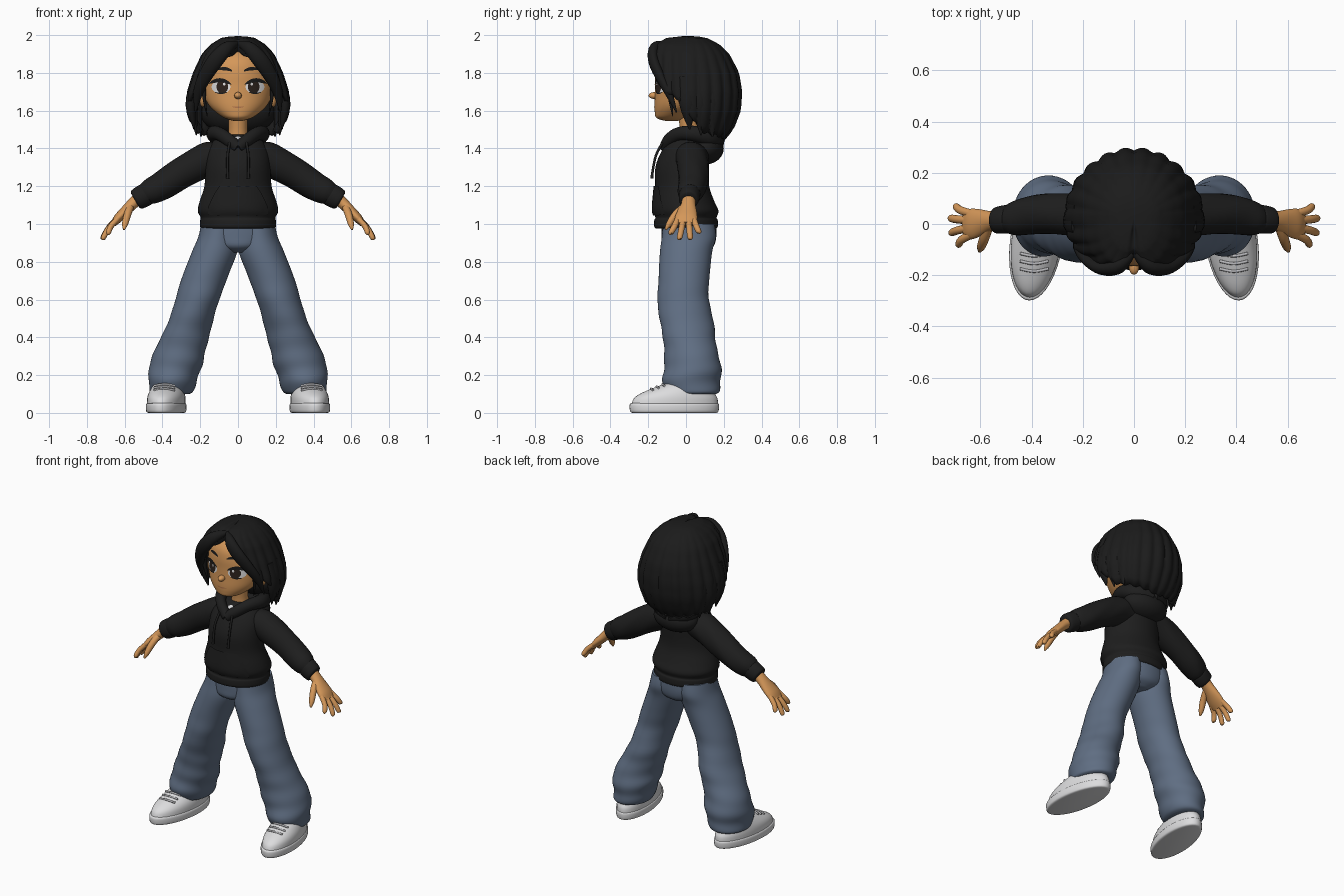
import bpy, bmesh
from math import sin, cos, pi, exp, radians
from mathutils import Vector, Matrix
from mathutils.bvhtree import BVHTree

if "Cube" in bpy.data.objects:
    bpy.data.objects.remove(bpy.data.objects["Cube"])


def material(name, r, g, b):
    m = bpy.data.materials.new(name)
    m.use_nodes = True
    m.diffuse_color = (r, g, b, 1)
    bsdf = m.node_tree.nodes["Principled BSDF"]
    bsdf.inputs["Base Color"].default_value = (r, g, b, 1)
    bsdf.inputs["Roughness"].default_value = 0.8
    return m


SKIN = material("warm skin", 0.66, 0.31, 0.10)
HAIR = material("black hair", 0.011, 0.011, 0.011)
CLOTH = material("black cloth", 0.013, 0.013, 0.013)
DENIM = material("blue denim", 0.115, 0.155, 0.225)
WHITE = material("shoe white", 0.72, 0.72, 0.73)
EYE = material("eye white", 0.75, 0.75, 0.76)
IRIS = material("dark iris", 0.025, 0.016, 0.012)
LIP = material("lip", 0.45, 0.18, 0.07)
LACE = material("lace grey", 0.5, 0.5, 0.52)


def finish(name, bm, mat, mirror=False, recalc=True):
    if recalc:
        bmesh.ops.recalc_face_normals(bm, faces=bm.faces)
    me = bpy.data.meshes.new(name)
    bm.to_mesh(me)
    bm.free()
    me.materials.append(mat)
    ob = bpy.data.objects.new(name, me)
    bpy.context.collection.objects.link(ob)
    if mirror:
        mod = ob.modifiers.new("mirror", "MIRROR")
        mod.use_mirror_merge = False
    bpy.ops.object.select_all(action="DESELECT")
    ob.select_set(True)
    bpy.context.view_layer.objects.active = ob
    bpy.ops.object.shade_smooth_by_angle(angle=radians(50))
    return ob


def resample(rows, n):
    """Smooth spline through rows of numbers."""
    rows = [Vector(r) for r in rows]
    out = []
    for i in range(len(rows) - 1):
        a, b, c, d = (rows[min(max(i + k, 0), len(rows) - 1)] for k in (-1, 0, 1, 2))
        for k in range(n):
            t = k / n
            out.append(b + (c - a) * (t / 2) + (a * 2 - b * 5 + c * 4 - d) * (t * t / 2)
                       + (b * 3 - a - c * 3 + d) * (t ** 3 / 2))
    return out + [rows[-1]]


def loft(name, rings, mat, axis=None, ref=(0, 1, 0), mirror=False, segs=32, n=4, warp=None):
    """Skin oval rings (x, y, z, radius across, radius along ref)."""
    rows = resample(rings, n)
    bm = bmesh.new()
    loops = []
    for i, r in enumerate(rows):
        c = Vector(r[:3])
        lo, hi = rows[max(i - 1, 0)], rows[min(i + 1, len(rows) - 1)]
        t = Vector(axis or Vector(hi[:3]) - Vector(lo[:3])).normalized()
        u = Vector(ref)
        u = (u - t * u.dot(t)).normalized()
        v = u.cross(t)
        loop = []
        for k in range(segs):
            a = 2 * pi * k / segs
            p = c + v * cos(a) * max(r[3], .002) + u * sin(a) * max(r[4], .002)
            loop.append(bm.verts.new(warp(p, c, a) if warp else p))
        loops.append(loop)
    for p, q in zip(loops, loops[1:]):
        for k in range(segs):
            j = (k + 1) % segs
            bm.faces.new((p[k], p[j], q[j], q[k]))
    bm.faces.new(loops[0])
    bm.faces.new(loops[-1])
    return finish(name, bm, mat, mirror)


def ball(name, loc, size, mat, mirror=False):
    bm = bmesh.new()
    bmesh.ops.create_uvsphere(bm, u_segments=24, v_segments=16, radius=1,
                              matrix=Matrix.Translation(loc) @ Matrix.Diagonal((*size, 1)))
    return finish(name, bm, mat, mirror)


UP = (0, 0, 1)

# Head, ears, nose and neck
head = loft("head", [(0, -.075, 1.545, .02, .03), (0, -.08, 1.56, .07, .075), (0, -.06, 1.59, .115, .105),
                     (0, -.03, 1.63, .155, .137), (0, 0, 1.68, .18, .165), (0, .015, 1.74, .19, .178),
                     (0, .02, 1.8, .185, .182), (0, .02, 1.86, .165, .168), (0, .02, 1.91, .12, .12),
                     (0, .02, 1.93, .03, .03)], SKIN, UP, segs=48)
ball("ear", (.187, -.01, 1.665), (.018, .032, .045), SKIN, True)
ball("nose", (0, -.168, 1.68), (.02, .03, .018), SKIN)
loft("neck", [(0, .02, 1.42, .065, .06), (0, .02, 1.48, .05, .05), (0, .01, 1.6, .052, .055)], SKIN, UP)


def patch(name, target, outline, mat, off, mirror=False):
    """Thin plate laid over the front of a target mesh."""
    me = target.data
    tree = BVHTree.FromPolygons([v.co for v in me.vertices], [p.vertices for p in me.polygons])
    mid = sum((Vector(p) for p in outline), Vector((0, 0))) / len(outline)
    bm = bmesh.new()

    def drop(p):
        hit = tree.ray_cast(Vector((p.x, -1, p.y)), Vector((0, 1, 0)))[0]
        return bm.verts.new((p.x, (hit.y if hit else 0) - off, p.y))
    steps = 6
    rings = [[drop(mid.lerp(Vector(p), s / steps)) for p in outline] for s in range(1, steps + 1)]
    centre = drop(mid)
    for k in range(len(outline)):
        j = (k + 1) % len(outline)
        bm.faces.new((centre, rings[0][k], rings[0][j]))
        for a, b in zip(rings, rings[1:]):
            bm.faces.new((a[k], b[k], b[j], a[j]))
    return finish(name, bm, mat, mirror)


def oval(x, z, w, h, bend=0, tilt=0):
    """Oval outline, bowed by bend and slanted by tilt."""
    angles = [2 * pi * k / 28 for k in range(28)]
    return [(x + w * cos(a), z + h * sin(a) + bend * cos(a) ** 2 + tilt * cos(a)) for a in angles]


# Painted face
patch("eye_white", head, oval(.09, 1.725, .05, .034), EYE, .002, True)
patch("iris", head, oval(.083, 1.726, .031, .034), IRIS, .004, True)
patch("eye_glint", head, oval(.073, 1.74, .007, .008), EYE, .006, True)
patch("upper_lash", head, oval(.095, 1.763, .06, .009, -.022, .002), HAIR, .006, True)
patch("lower_lash", head, oval(.09, 1.691, .032, .003, .007), HAIR, .004, True)
patch("eyebrow", head, oval(.068, 1.822, .038, .009, -.008, .004), HAIR, .004, True)
patch("mouth", head, oval(0, 1.618, .032, .004, .004), LIP, .003)

# Hair shell: columns fall from the crown to a hairline that varies with direction
PROFILE = [(2.0, 0, .03, .03), (1.985, .09, -.11, .11), (1.95, .145, -.175, .18), (1.9, .19, -.195, .23),
           (1.8, .235, -.195, .28), (1.7, .265, -.185, .295), (1.6, .27, -.16, .288),
           (1.5, .24, -.12, .25), (1.44, .19, -.08, .2)]
HAIRLINE = [(0, 1.915), (15, 1.89), (30, 1.84), (45, 1.76), (60, 1.70), (78, 1.66),
            (92, 1.56), (108, 1.49), (180, 1.45)]


def lookup(table, x):
    for a, b in zip(table, table[1:]):
        if min(a[0], b[0]) <= x <= max(a[0], b[0]):
            f = (x - a[0]) / (b[0] - a[0])
            return [p + (q - p) * f for p, q in zip(a[1:], b[1:])]
    return table[-1][1:]


bm = bmesh.new()
COLS, ROWS = 144, 22
crown = bm.verts.new((0, .03, 1.995))
grid = []
for c in range(COLS):
    a = 2 * pi * c / COLS - pi
    strand = abs(sin(11 * a))
    bottom = lookup(HAIRLINE, abs(a) * 180 / pi)[0] - .015 * strand
    part = exp(-(a / .16) ** 2)
    column = []
    for r in range(1, ROWS + 1):
        t = r / ROWS
        z = 1.995 - (1.995 - bottom) * t ** 1.6
        w, front, back = lookup(PROFILE, z)
        s, k = sin(a), cos(a)
        if k > 0:
            s, k = (abs(s) ** .85) * (1 if s > 0 else -1), k ** .8
        depth = (.03 - front) * (1 - .3 * part * t) if k > 0 else back - .03
        grow = 1 + .05 * (strand - .6) * min(1, t * 1.5)
        column.append(bm.verts.new((w * s * grow, .03 - depth * k * grow, z - .012 * part * (1 - t))))
    grid.append(column)
for c in range(COLS):
    p, q = grid[c], grid[(c + 1) % COLS]
    bm.faces.new((crown, p[0], q[0]))
    for r in range(ROWS - 1):
        bm.faces.new((p[r], p[r + 1], q[r + 1], q[r]))
hair = finish("hair_shell", bm, HAIR, recalc=False)
solid = hair.modifiers.new("thickness", "SOLIDIFY")
solid.thickness = .02

# Loose locks and the mass behind the neck
ball("hair_back_fill", (0, .15, 1.59), (.2, .115, .12), HAIR)
loft("front_lock", [(.01, -.11, 1.955, .015, .02), (.06, -.165, 1.93, .035, .028), (.12, -.172, 1.865, .042, .028),
                    (.178, -.135, 1.775, .036, .025), (.212, -.09, 1.69, .025, .02),
                    (.225, -.05, 1.59, .003, .003)], HAIR, mirror=True, segs=16)
loft("temple_lock", [(.178, -.1, 1.79, .014, .014), (.18, -.085, 1.68, .01, .014),
                     (.163, -.07, 1.57, .002, .002)], HAIR, mirror=True, segs=10)
for i, (x, y, low) in enumerate([(.25, .0, 1.5), (.24, .06, 1.47), (.215, .12, 1.46)]):
    loft(f"side_lock_{i}", [(x - .02, y, 1.78, .015, .04), (x, y + .01, 1.63, .028, .045),
                            (x - .02, y + .02, low, .003, .004)], HAIR, mirror=True, segs=14)


# Hoodie
def creases(p, c, a):
    return c + (p - c) * (1 + .018 * sin(3 * a + 38 * p.x + 12 * p.z))


torso = loft("hoodie_body", [(0, 0, .975, .185, .155), (0, 0, .985, .2, .168), (0, 0, 1.02, .2, .168),
                             (0, 0, 1.035, .198, .162), (0, 0, 1.07, .213, .172), (0, -.01, 1.12, .203, .16),
                             (0, -.02, 1.2, .178, .143), (0, -.02, 1.3, .172, .142), (0, -.002, 1.38, .165, .13),
                             (0, .02, 1.44, .13, .112), (0, .03, 1.475, .085, .075)], CLOTH, UP, segs=48)
loft("sleeve", [(.06, .03, 1.365, .08, .08), (.13, .03, 1.355, .088, .088), (.2, .035, 1.325, .088, .085),
                (.3, .04, 1.268, .082, .08), (.4, .035, 1.205, .076, .076), (.46, .025, 1.172, .07, .068),
                (.49, .02, 1.156, .058, .056)], CLOTH, (.86, 0, -.5), mirror=True, warp=creases)
loft("sleeve_cuff", [(.482, .02, 1.16, .045, .045), (.487, .02, 1.157, .06, .056), (.535, .015, 1.13, .056, .052),
                     (.545, .015, 1.125, .04, .04)], CLOTH, (.86, 0, -.5), mirror=True)
loft("hood_collar", [(0, -.112, 1.405, .03, .03), (.05, -.09, 1.445, .03, .034), (.1, -.035, 1.478, .033, .036),
                     (.128, .05, 1.478, .04, .042), (.09, .13, 1.455, .045, .05),
                     (0, .16, 1.44, .045, .05)], CLOTH, ref=UP, mirror=True, segs=20)
ball("hood_drape", (0, .1, 1.4), (.15, .1, .085), CLOTH)
ball("shirt_neck", (0, -.035, 1.432), (.06, .055, .036), WHITE)
half = [(0, 1.2), (.05, 1.2), (.1, 1.2), (.12, 1.17), (.145, 1.12), (.16, 1.085), (.16, 1.05), (.1, 1.045), (0, 1.045)]
patch("front_pocket", torso, half + [(-x, z) for x, z in half[-2:0:-1]], CLOTH, .009)
loft("drawstring", [(.045, -.125, 1.43, .007, .007), (.055, -.16, 1.36, .007, .007),
                    (.055, -.178, 1.27, .007, .007), (.055, -.18, 1.24, .009, .009)], CLOTH, mirror=True, segs=10)

# Hands
loft("palm", [(.52, .015, 1.14, .034, .036), (.56, .012, 1.105, .03, .038), (.6, .005, 1.065, .027, .052),
              (.635, 0, 1.03, .024, .06), (.66, 0, 1.0, .016, .052)], SKIN, (.68, 0, -.73), mirror=True, segs=24)
FINGERS = [("index", -.042, .69, -.08, .945), ("middle", -.014, .717, -.034, .918),
           ("ring", .014, .72, .022, .918), ("little", .04, .7, .068, .95)]
for label, y, tx, ty, tz in FINGERS:
    loft(label + "_finger", [(.635, y, 1.03, .015, .016), ((.64 + tx) / 2 + .008, (y + ty) / 2, (1.03 + tz) / 2, .015, .016),
                             (tx - .004, ty, tz + .008, .013, .014), (tx, ty, tz, .004, .004)],
         SKIN, mirror=True, segs=12)
loft("thumb", [(.57, -.01, 1.09, .02, .02), (.585, -.055, 1.05, .02, .02), (.598, -.09, 1.0, .016, .016),
               (.604, -.108, .97, .005, .005)], SKIN, ref=(1, 0, 0), mirror=True, segs=12)


# Trousers
def folds(p, c, a):
    low = min(1, max(0, (.8 - p.z) / .6))
    return c + (p - c) * (1 + low * (.04 * sin(2 * a + 20 * p.z) + .02 * sin(a - 55 * p.z)))


loft("trouser_seat", [(0, .015, 1.0, .19, .145), (0, .015, .93, .2, .145), (0, .01, .88, .15, .135),
                      (0, .01, .85, .06, .09)], DENIM, UP)
loft("trouser_leg", [(.1, .015, 1.0, .095, .135), (.108, .015, .93, .103, .143), (.125, 0, .85, .12, .138),
                     (.175, -.01, .72, .12, .135), (.215, -.015, .6, .117, .135), (.262, .01, .45, .12, .142),
                     (.3, .022, .35, .13, .142), (.33, .035, .25, .145, .145), (.345, .03, .17, .128, .152),
                     (.352, .035, .115, .112, .145), (.355, .035, .1, .095, .125)],
     DENIM, UP, mirror=True, segs=48, n=6, warp=folds)


# Shoes, toes turned outward
def toe_out(p, c, a):
    return Vector((p.x - .12 * (p.y + .06), p.y, p.z))


loft("shoe_sole", [(.38, -.062, 0, .09, .22), (.38, -.062, .008, .102, .234), (.38, -.062, .045, .103, .236),
                   (.38, -.062, .052, .09, .222)], WHITE, UP, mirror=True, segs=40, warp=toe_out)
loft("shoe_upper", [(.38, -.06, .04, .098, .23), (.38, -.055, .075, .098, .222), (.38, -.045, .1, .094, .2),
                    (.38, -.02, .125, .085, .17), (.38, .005, .148, .074, .135), (.38, .04, .18, .06, .085)],
     WHITE, UP, mirror=True, segs=40, warp=toe_out)
for i in range(3):
    y, z = -.185 + .03 * i, .128 + .012 * i
    loft(f"shoe_lace_{i}", [(.335, y + .01, z - .008, .006, .006), (.39, y, z, .006, .006),
                            (.445, y + .01, z - .008, .006, .006)], LACE, mirror=True, segs=8)
